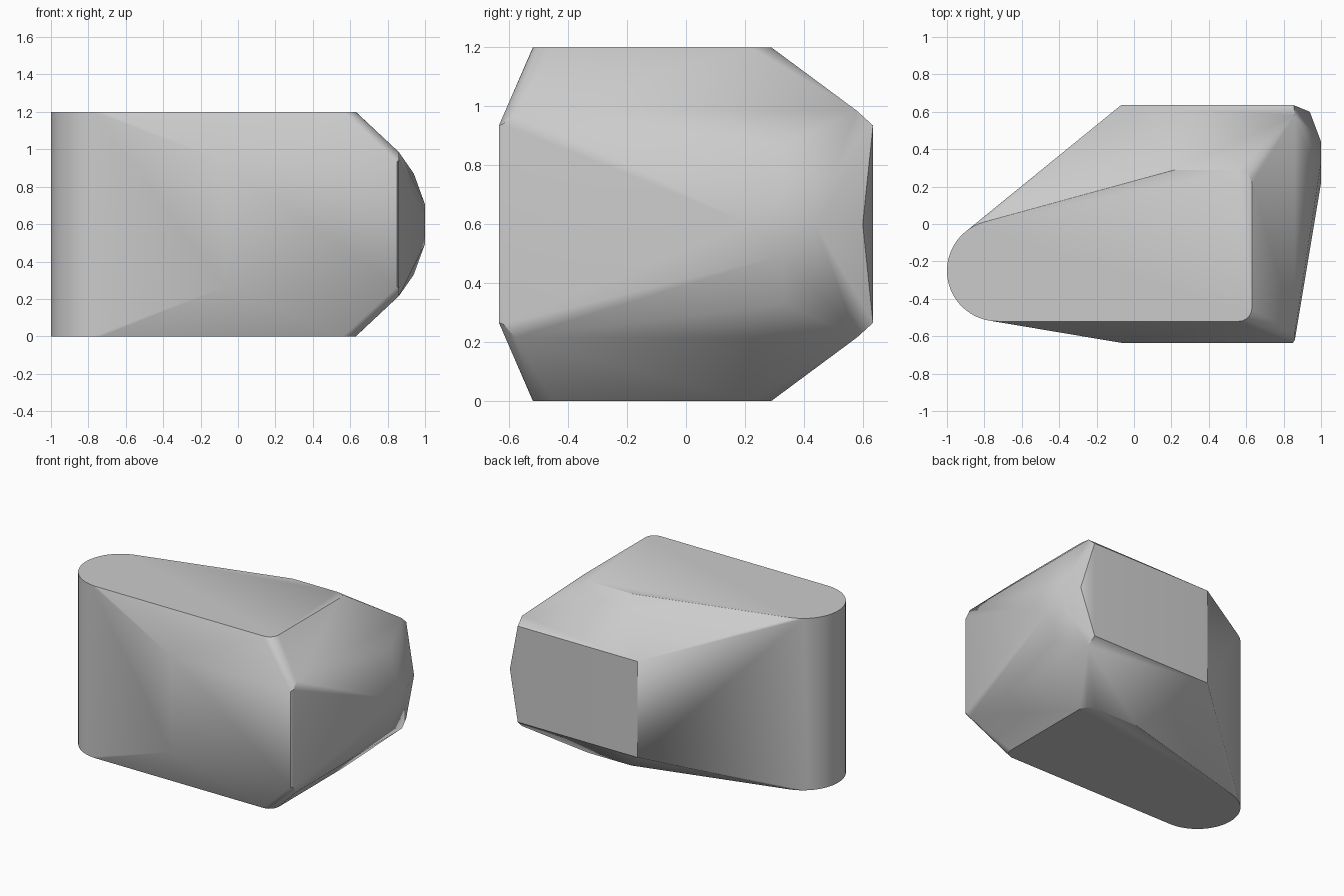
import bpy, bmesh, math

cube = bpy.data.objects.get("Cube")
if cube:
    bpy.data.objects.remove(cube, do_unlink=True)

HEIGHT = 1.2


def arc(cx, cy, r, start, end, steps):
    """Points along an arc in the top outline."""
    angles = [math.radians(start + (end - start) * i / steps) for i in range(steps + 1)]
    return [(cx + r * math.cos(a), cy + r * math.sin(a), HEIGHT) for a in angles]


# Flat top outline: round nose, rounded right corners
outline = arc(-0.73, -0.25, 0.27, 100, 270, 32)
outline += arc(0.56, -0.45, 0.07, -90, 0, 6)
outline += [(0.63, 0.22, HEIGHT), (0.61, 0.27, HEIGHT), (0.56, 0.29, HEIGHT), (0.22, 0.29, HEIGHT)]

# Widest belt: front, back and right walls with clipped corners
belt = [(-0.07, -0.635, 0.935), (0.85, -0.635, 0.935), (0.86, -0.62, 0.94),
        (0.86, -0.58, 0.985), (0.86, 0.58, 0.985), (0.855, 0.635, 0.935),
        (-0.07, 0.635, 0.935)]

# Shallow bulge on the right wall
bulge = [(1.0, 0.22, 0.6), (1.0, 0.44, 0.6), (1.0, 0.33, 0.705),
         (0.94, 0.33, 0.87), (0.94, 0.60, 0.6)]

# Upper half mirrored to the lower half, wrapped in one convex skin
bm = bmesh.new()
for x, y, z in outline + belt + bulge:
    bm.verts.new((x, y, z))
    bm.verts.new((x, y, HEIGHT - z))
bmesh.ops.remove_doubles(bm, verts=bm.verts, dist=0.0005)
hull = bmesh.ops.convex_hull(bm, input=bm.verts)
bmesh.ops.delete(bm, geom=[v for v in bm.verts if not v.link_faces], context='VERTS')
bmesh.ops.dissolve_limit(bm, angle_limit=math.radians(1), verts=bm.verts, edges=bm.edges)
bmesh.ops.recalc_face_normals(bm, faces=bm.faces)

mesh = bpy.data.meshes.new("faceted_block")
bm.to_mesh(mesh)
bm.free()
block = bpy.data.objects.new("faceted_block", mesh)
bpy.context.collection.objects.link(block)

# Plain grey finish
grey = bpy.data.materials.new("light_grey")
grey.use_nodes = True
colour = (0.6, 0.6, 0.6, 1.0)
grey.diffuse_color = colour
grey.node_tree.nodes["Principled BSDF"].inputs["Base Color"].default_value = colour
mesh.materials.append(grey)

# Soft shading across shallow angles only
bpy.context.view_layer.objects.active = block
block.select_set(True)
bpy.ops.object.shade_smooth_by_angle(angle=math.radians(30))
